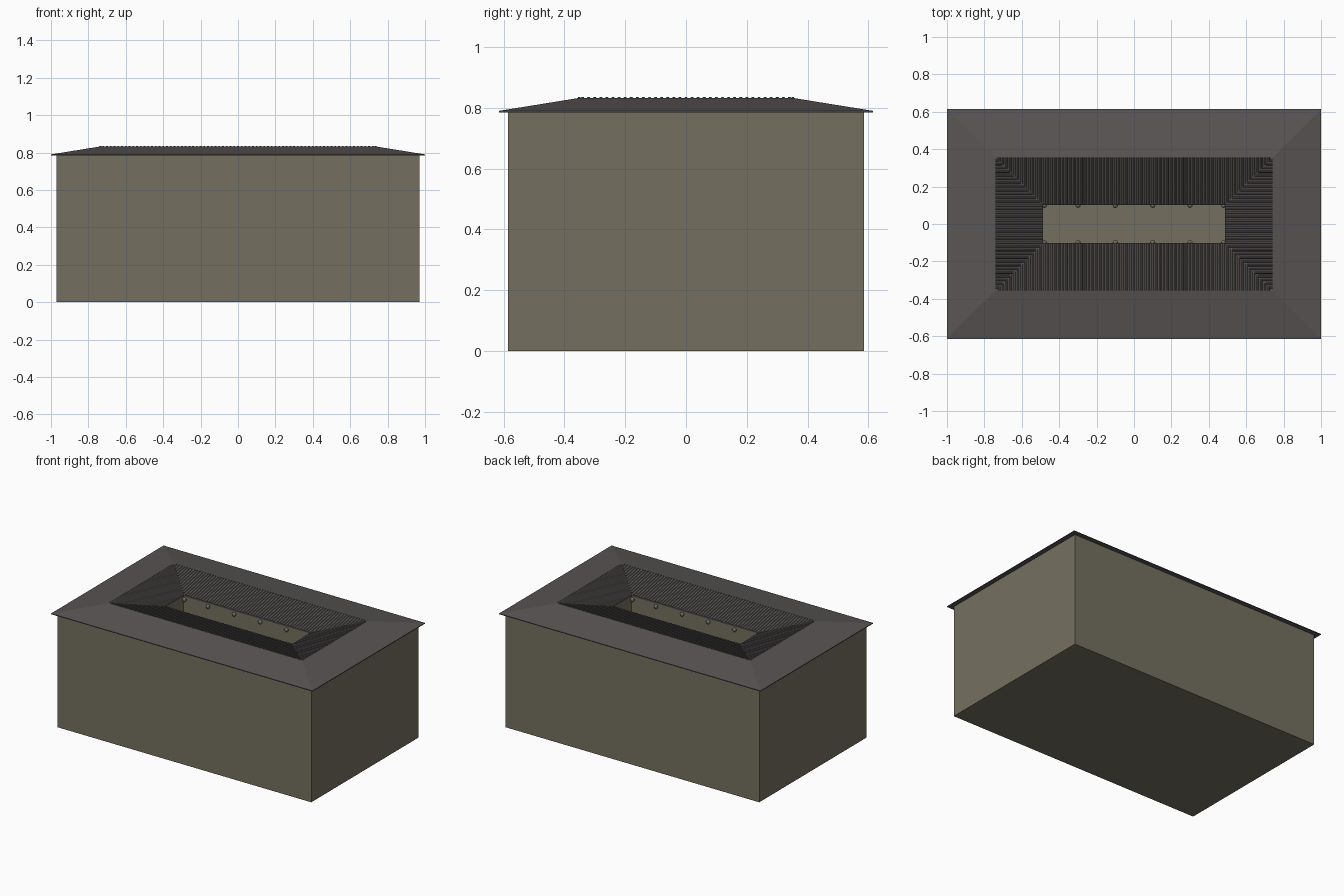
import bpy, bmesh, math
from mathutils import Vector

if "Cube" in bpy.data.objects:
    bpy.data.objects.remove(bpy.data.objects["Cube"])


def material(name, rgb):
    m = bpy.data.materials.new(name)
    m.diffuse_color = (*rgb, 1)
    m.use_nodes = True
    m.node_tree.nodes["Principled BSDF"].inputs["Base Color"].default_value = m.diffuse_color
    return m


WALL = material("olive plaster", (0.175, 0.160, 0.115))
ROOF = material("grey tile", (0.098, 0.089, 0.087))


def finish(name, bm, mat):
    bmesh.ops.recalc_face_normals(bm, faces=bm.faces)
    me = bpy.data.meshes.new(name)
    bm.to_mesh(me)
    bm.free()
    me.materials.append(mat)
    ob = bpy.data.objects.new(name, me)
    bpy.context.collection.objects.link(ob)
    return ob


def loft(name, rings, mat, closed=False, cap=False):
    """Rectangular rings given as (half x, half y, z), joined in order."""
    bm = bmesh.new()
    loops = [[bm.verts.new((sx * x, sy * y, z))
              for sx, sy in ((-1, -1), (1, -1), (1, 1), (-1, 1))]
             for x, y, z in rings]
    pairs = list(zip(loops, loops[1:]))
    if closed:
        pairs.append((loops[-1], loops[0]))
    for a, b in pairs:
        for i in range(4):
            j = (i + 1) % 4
            bm.faces.new((a[i], a[j], b[j], b[i]))
    if cap:
        bm.faces.new(loops[0])
        bm.faces.new(loops[-1])
    return finish(name, bm, mat)


# Building: outer walls, hidden wall top, courtyard walls and floor
loft("house_walls", [(0.97, 0.585, 0), (0.97, 0.585, 0.785),
                     (0.489, 0.104, 0.775), (0.489, 0.104, 0.01)], WALL, cap=True)

# Roof: gentle outer slopes, ridge, and inner slopes down to the court
RX, RY, RZ = 0.74, 0.355, 0.832      # ridge ring
EX, EY, EZ = 0.487, 0.102, 0.780     # inner eave ring
loft("roof", [(1.0, 0.615, 0.785), (1.0, 0.615, 0.79), (RX, RY, RZ),
              (EX, EY, EZ), (EX, EY, EZ - 0.008)], ROOF, closed=True)

# Tile ribs on the inner slopes, mitred along the valleys
PITCH, W, H = 0.02, 0.006, 0.004
RUN = RX - EX


def rib(bm, top, low):
    d = (low - top).normalized()
    side = Vector((0, 0, 1)).cross(d).normalized() * W
    up = Vector((0, 0, H))
    ends = [[bm.verts.new(p + o) for o in (-side, -side * 0.5 + up, side * 0.5 + up, side)]
            for p in (top, low)]
    for i in range(3):
        bm.faces.new((ends[0][i], ends[0][i + 1], ends[1][i + 1], ends[1][i]))
    bm.faces.new(ends[0])
    bm.faces.new(ends[1][::-1])


bm = bmesh.new()
for along_x, half, eave, ridge in ((True, RX, EX, RY), (False, RY, EY, RX)):
    n = int(half / PITCH)
    for k in range(-n, n + 1):
        t = k * PITCH
        run = RUN - max(0, abs(t) - eave)
        if run < 0.01:
            continue
        z = RZ - (RZ - EZ) * run / RUN
        for s in (-1, 1):
            a, b = s * ridge, s * (ridge - run)
            if along_x:
                rib(bm, Vector((t, a, RZ)), Vector((t, b, z)))
            else:
                rib(bm, Vector((a, t, RZ)), Vector((b, t, z)))
finish("inner_roof_ribs", bm, ROOF)

# Small round spouts under the courtyard eaves
bm = bmesh.new()
for i in range(6):
    for s in (-1, 1):
        v = bmesh.ops.create_uvsphere(bm, u_segments=12, v_segments=8, radius=0.014)["verts"]
        bmesh.ops.translate(bm, verts=v, vec=(max(-0.48, min(0.48, -0.5 + 0.2 * i)), s * 0.1, 0.752))
finish("eave_spouts", bm, WALL)
